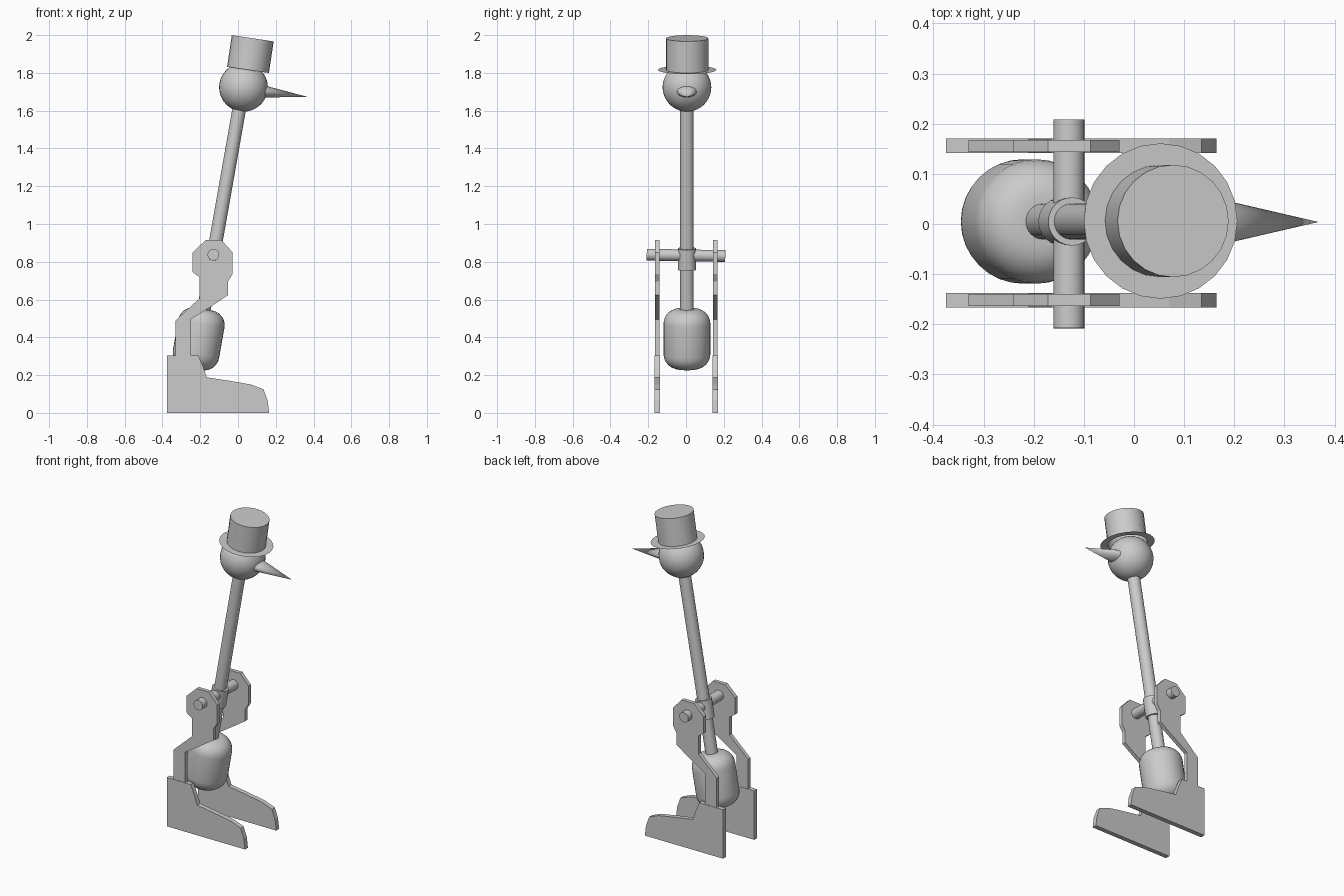
import bpy, bmesh, math
from mathutils import Vector, Matrix

if "Cube" in bpy.data.objects:
    bpy.data.objects.remove(bpy.data.objects["Cube"])

TILT = math.radians(10)
PIVOT = Vector((-0.13, 0.005, 0.835))


def finish(name, bm, smooth=True):
    bmesh.ops.remove_doubles(bm, verts=bm.verts, dist=1e-5)
    bmesh.ops.recalc_face_normals(bm, faces=bm.faces)
    mesh = bpy.data.meshes.new(name)
    bm.to_mesh(mesh)
    bm.free()
    ob = bpy.data.objects.new(name, mesh)
    bpy.context.collection.objects.link(ob)
    if smooth:
        bpy.ops.object.select_all(action='DESELECT')
        ob.select_set(True)
        bpy.context.view_layer.objects.active = ob
        bpy.ops.object.shade_smooth_by_angle(angle=math.radians(35))
    return ob


def lathe(name, profile, origin, rotation, segments=24):
    """Revolve (radius, height) points about a local z axis."""
    bm = bmesh.new()
    verts = [bm.verts.new((r, 0, h)) for r, h in profile]
    edges = [bm.edges.new(pair) for pair in zip(verts, verts[1:])]
    bmesh.ops.spin(bm, geom=verts + edges, axis=(0, 0, 1), cent=(0, 0, 0),
                   angle=2 * math.pi, steps=segments)
    bm.transform(Matrix.Translation(origin) @ rotation)
    return finish(name, bm)


def plate(name, outline, y, thickness):
    """Extrude an x-z outline along y."""
    bm = bmesh.new()
    face = bm.faces.new([bm.verts.new((x, y - thickness / 2, z)) for x, z in outline])
    new = bmesh.ops.extrude_face_region(bm, geom=[face])['geom']
    bmesh.ops.translate(bm, vec=(0, thickness, 0),
                        verts=[v for v in new if isinstance(v, bmesh.types.BMVert)])
    bm.faces.new([v for v in face.verts]) if not face.is_valid else None
    return finish(name, bm, smooth=False)


def rod(r, bottom, top):
    return [(0, bottom), (r, bottom), (r, top), (0, top)]


lean = Matrix.Rotation(TILT, 4, 'Y')

# Tilted tube with pivot collar
lathe("neck_tube", rod(0.036, -0.32, 0.82), PIVOT, lean)
lathe("pivot_collar", rod(0.048, -0.078, 0.036), PIVOT, lean)

# Rounded lower bulb
R, H, C = 0.124, 0.16, 0.078
arc = [(R - C + C * math.cos(a), H - C + C * math.sin(a))
       for a in [math.radians(15 * i) for i in range(7)]]
bulb = [(0, -H)] + [(r, -h) for r, h in reversed(arc)] + arc + [(0, H)]
lathe("lower_bulb", bulb, PIVOT + lean @ Vector((0, 0, -0.45)), lean, 32)

# Round head
bm = bmesh.new()
bmesh.ops.create_uvsphere(bm, u_segments=32, v_segments=20, radius=0.129)
bm.transform(Matrix.Translation((0.029, 0.005, 1.724)) @ lean)
finish("head", bm)

# Flattened cone beak
base, tip = Vector((0.10, 0.004, 1.706)), Vector((0.368, 0.004, 1.673))
lathe("beak", [(0, 0), (1, 0), (0, (tip - base).length)], base,
      Matrix.Rotation(math.radians(97), 4, 'Y') @ Matrix.Diagonal((0.037, 0.062, 1, 1)))

# Top hat with a paper-thin brim
lathe("top_hat", [(0.155, 0), (0.112, 0), (0.112, 0.169), (0, 0.169)],
      Vector((0.053, 0.006, 1.816)), Matrix.Rotation(math.radians(8.5), 4, 'Y'))

# Axle through both legs
lathe("axle", rod(0.031, -0.208, 0.208), Vector((-0.13, 0, 0.834)),
      Matrix.Rotation(math.radians(-91), 4, 'X'))

# Flat legs and feet, one pair per side
leg = [(-0.172, 0.914), (-0.087, 0.914), (-0.029, 0.85), (-0.029, 0.735),
       (-0.053, 0.695), (-0.053, 0.623), (-0.14, 0.565), (-0.25, 0.495),
       (-0.25, 0.29), (-0.33, 0.29), (-0.33, 0.49), (-0.203, 0.607),
       (-0.203, 0.718), (-0.24, 0.745), (-0.24, 0.85)]
foot = [(-0.375, 0), (0.165, 0), (0.157, 0.065), (0.135, 0.125), (0.07, 0.15),
        (-0.045, 0.17), (-0.165, 0.188), (-0.185, 0.245), (-0.21, 0.305),
        (-0.375, 0.305)]
for side, y in (("right", -0.152), ("left", 0.156)):
    plate(side + "_leg", leg, y, 0.024)
    plate(side + "_foot", foot, y, 0.029)
